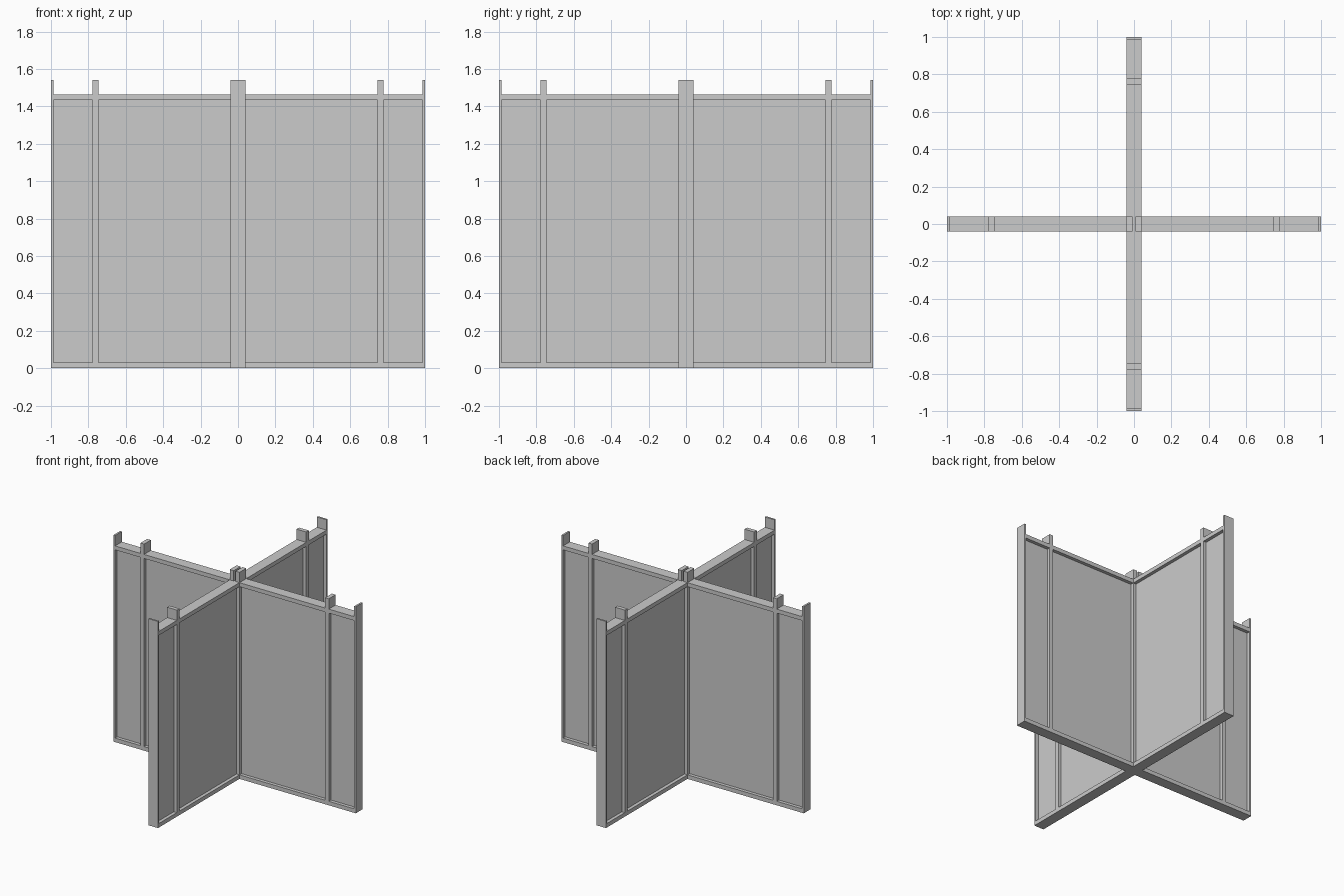
import bpy, bmesh
from mathutils import Matrix
from math import radians

if "Cube" in bpy.data.objects:
    bpy.data.objects.remove(bpy.data.objects["Cube"])

HALF = 0.04          # half thickness of the frame
PANEL = 0.015        # half thickness of the recessed panels
RAIL_TOP, POST_TOP, RAIL_H = 1.463, 1.54, 0.03


def boxes(name, specs, angle=0):
    """One object from (x0, x1, y0, y1, z0, z1) boxes, turned about z."""
    bm = bmesh.new()
    turn = Matrix.Rotation(radians(angle), 4, 'Z')
    for x0, x1, y0, y1, z0, z1 in specs:
        place = Matrix.Translation(((x0 + x1) / 2, (y0 + y1) / 2, (z0 + z1) / 2))
        size = Matrix.Diagonal((x1 - x0, y1 - y0, z1 - z0, 1))
        bmesh.ops.create_cube(bm, size=1, matrix=turn @ place @ size)
    mesh = bpy.data.meshes.new(name)
    bm.to_mesh(mesh)
    bm.free()
    obj = bpy.data.objects.new(name, mesh)
    bpy.context.collection.objects.link(obj)
    return obj


posts = [(0.747, 0.777), (0.986, 1.0)]
bays = [(HALF, 0.747), (0.777, 0.986)]

# Four identical partition arms
for i, side in enumerate(("right", "back", "left", "front")):
    a = 90 * i
    boxes(side + "_posts", [(x0, x1, -HALF, HALF, 0, POST_TOP) for x0, x1 in posts], a)
    boxes(side + "_bottom_rails", [(x0, x1, -HALF, HALF, 0, RAIL_H) for x0, x1 in bays], a)
    boxes(side + "_top_rails",
          [(x0, x1, -HALF, HALF, RAIL_TOP - RAIL_H, RAIL_TOP) for x0, x1 in bays], a)
    boxes(side + "_panels",
          [(x0, x1, -PANEL, PANEL, RAIL_H, RAIL_TOP - RAIL_H) for x0, x1 in bays], a)

# Twin centre posts with a lower spine between them
boxes("centre_posts", [(-HALF, -0.008, -HALF, HALF, 0, POST_TOP),
                       (0.008, HALF, -HALF, HALF, 0, POST_TOP)])
boxes("centre_spine", [(-0.008, 0.008, -HALF, HALF, 0, RAIL_TOP)])
